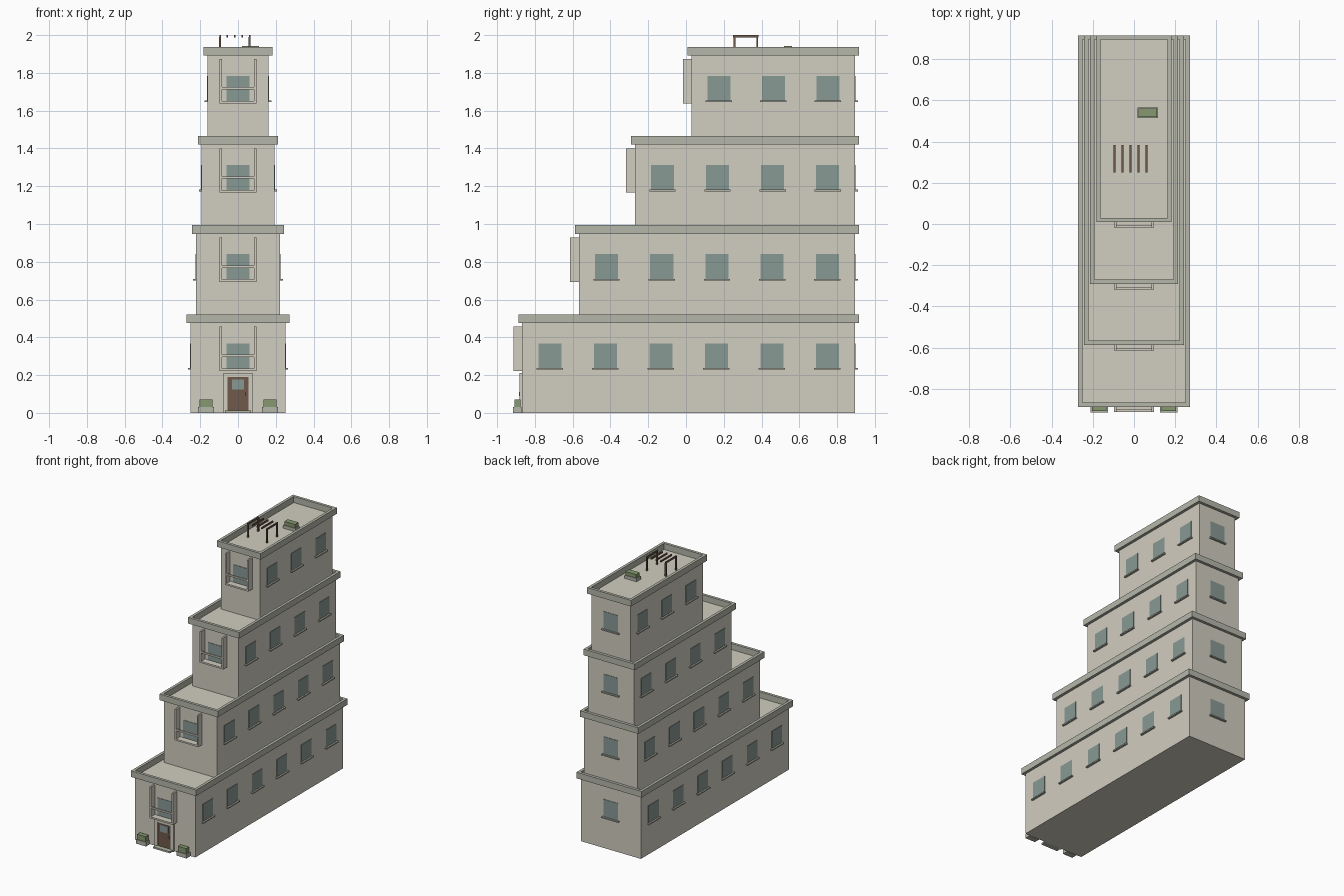
import bpy, bmesh

if "Cube" in bpy.data.objects:
    bpy.data.objects.remove(bpy.data.objects["Cube"])

def mat(name, c):
    m = bpy.data.materials.new(name)
    m.diffuse_color = (*c, 1)
    m.use_nodes = True
    m.node_tree.nodes["Principled BSDF"].inputs["Base Color"].default_value = m.diffuse_color
    return m

WALL = mat("plaster", (0.64, 0.61, 0.53))
STONE = mat("stone", (0.46, 0.47, 0.40))
GLASS = mat("glass", (0.25, 0.32, 0.30))
WOOD = mat("wood", (0.16, 0.10, 0.07))
GREEN = mat("foliage", (0.24, 0.32, 0.16))

def boxes(name, material, items):
    """One object made of boxes, each (x0, x1, y0, y1, z0, z1)."""
    bm = bmesh.new()
    for x0, x1, y0, y1, z0, z1 in items:
        vs = bmesh.ops.create_cube(bm, size=1)["verts"]
        for v in vs:
            v.co.x = x1 if v.co.x > 0 else x0
            v.co.y = y1 if v.co.y > 0 else y0
            v.co.z = z1 if v.co.z > 0 else z0
    me = bpy.data.meshes.new(name)
    bm.to_mesh(me)
    bm.free()
    me.materials.append(material)
    ob = bpy.data.objects.new(name, me)
    bpy.context.collection.objects.link(ob)
    return ob

def parapet(name, w, y0, y1, z0, z1, t=0.021):
    """Square ring just outside the wall faces."""
    return boxes(name, STONE, [
        (-w - t, w + t, y0 - t, y0, z0, z1),
        (-w - t, w + t, y1, y1 + t, z0, z1),
        (-w - t, -w, y0, y1, z0, z1),
        (w, w + t, y0, y1, z0, z1)])

H, BACK, P = 0.472, 0.895, 0.003
tiers = [(0.251, -0.867, 6), (0.222, -0.567, 5), (0.192, -0.27, 4), (0.162, 0.03, 3)]

for i, (w, front, n) in enumerate(tiers):
    b, tag = i * H, str(i + 1)
    boxes("storey_" + tag, WALL, [(-w, w, front, BACK, b, b + H + 0.004)])
    parapet("parapet_" + tag, w, front, BACK, b + 0.476, b + 0.522)

    # windows and sills: both sides, back, front
    panes, sills = [], []
    z0, z1, s0, s1 = b + 0.236, b + 0.368, b + 0.229, b + 0.238
    step = (BACK - front) / n
    for k in range(n):
        y = front + (k + 0.5) * step
        for s in (-1, 1):
            xa, xb, xs = s * (w - 0.01), s * (w + P), s * (w + 0.015)
            panes.append((min(xa, xb), max(xa, xb), y - 0.061, y + 0.061, z0, z1))
            sills.append((min(xa, xs), max(xa, xs), y - 0.07, y + 0.07, s0, s1))
    panes.append((-0.061, 0.061, BACK - 0.01, BACK + P, z0, z1))
    panes.append((-0.061, 0.061, front - P, front + 0.01, z0, z1))
    sills.append((-0.07, 0.07, BACK - 0.01, BACK + 0.015, s0, s1))
    boxes("windows_" + tag, GLASS, panes)
    boxes("sills_" + tag, STONE, sills)

    # balcony: side wings, floor slab and front rail
    f = front - 0.047
    boxes("balcony_" + tag, WALL, [
        (-0.098, -0.086, f, front, b + 0.222, b + 0.457),
        (0.086, 0.098, f, front, b + 0.222, b + 0.457),
        (-0.086, 0.086, f, front, b + 0.222, b + 0.234),
        (-0.086, 0.086, f, f + 0.012, b + 0.296, b + 0.308)])

# entrance
F = tiers[0][1]
boxes("door_frame", WALL, [
    (-0.078, -0.055, F - 0.014, F, 0, 0.212),
    (0.055, 0.078, F - 0.014, F, 0, 0.212),
    (-0.055, 0.055, F - 0.014, F, 0.19, 0.212)])
boxes("door", WOOD, [(-0.055, 0.055, F - 0.01, F, 0.012, 0.19)])
boxes("door_glass", GLASS, [(-0.033, 0.033, F - 0.013, F, 0.125, 0.178)])
boxes("door_handle", STONE, [(0.037, 0.043, F - 0.018, F, 0.09, 0.11)])
boxes("door_step", STONE, [(-0.07, 0.07, F - 0.045, F, 0, 0.012)])

# planters beside the door and on the roof
for name, x in (("left", -0.169), ("right", 0.169)):
    boxes("planter_" + name, STONE, [(x - 0.042, x + 0.042, F - 0.048, F - 0.003, 0, 0.031)])
    boxes("shrub_" + name, GREEN, [(x - 0.035, x + 0.035, F - 0.042, F - 0.009, 0.031, 0.07)])
R = 4 * H + 0.002
boxes("planter_roof", STONE, [(0.016, 0.117, 0.515, 0.567, R, R + 0.026)])
boxes("shrub_roof", GREEN, [(0.022, 0.111, 0.52, 0.562, R + 0.026, 1.943)])

# roof pergola: slats over four posts
xs = [-0.095 + 0.039 * k for k in range(5)]
boxes("pergola_slats", WOOD, [(x - 0.004, x + 0.004, 0.25, 0.383, 1.988, 2.0) for x in xs])
boxes("pergola_posts", WOOD, [(x - 0.005, x + 0.005, y - 0.005, y + 0.005, R, 1.99)
                              for x in (xs[0], xs[-1]) for y in (0.256, 0.377)])
